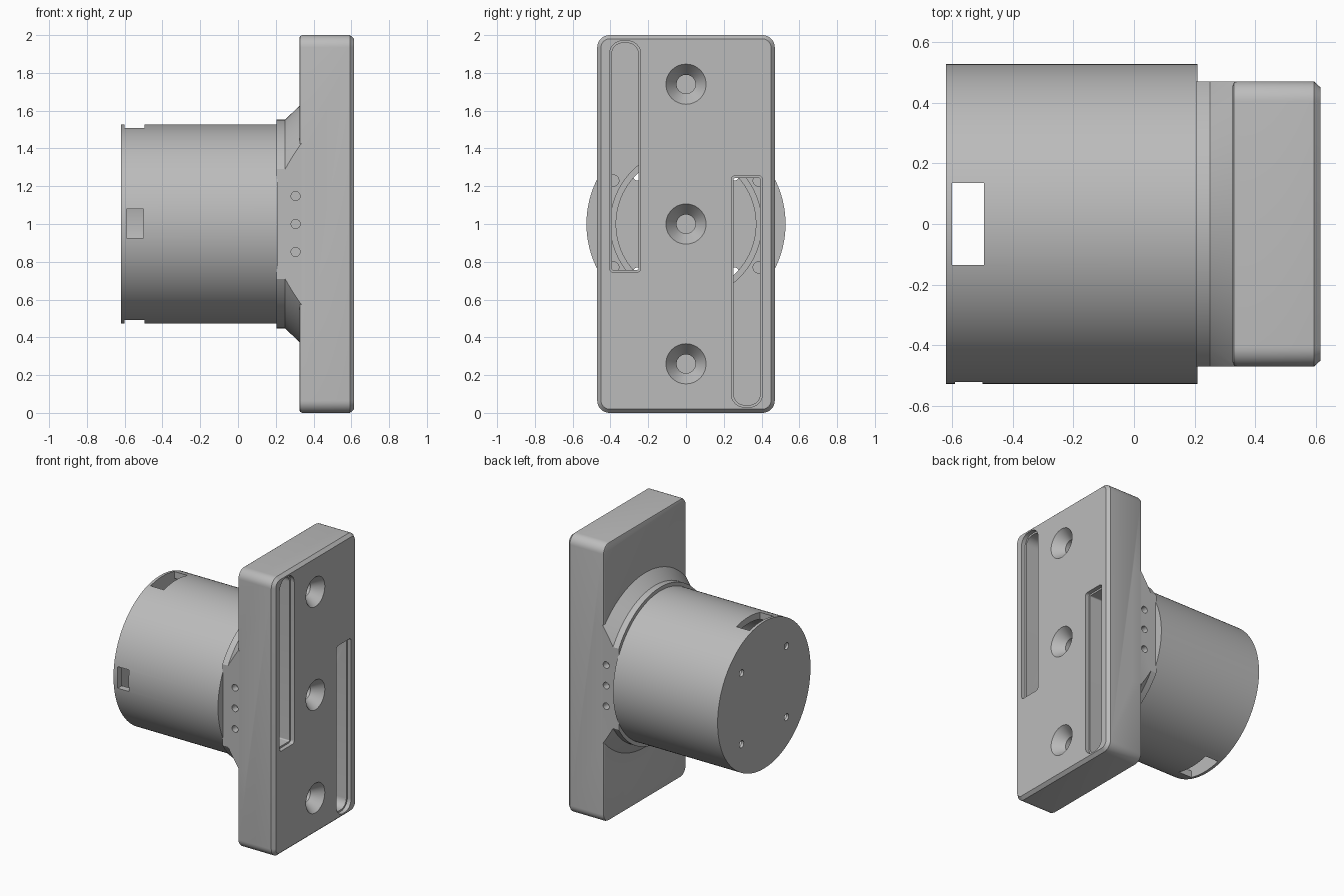
import bpy, bmesh, math

if "Cube" in bpy.data.objects:
    bpy.data.objects.remove(bpy.data.objects["Cube"])

grey = bpy.data.materials.new("plain grey")
grey.diffuse_color = (0.5, 0.5, 0.5, 1)
grey.use_nodes = True
grey.node_tree.nodes["Principled BSDF"].inputs["Base Color"].default_value = grey.diffuse_color


def loft(name, rings):
    """Closed solid through a list of matching point rings."""
    bm = bmesh.new()
    loops = [[bm.verts.new(p) for p in ring] for ring in rings]
    n = len(loops[0])
    for a, b in zip(loops, loops[1:]):
        for i in range(n):
            bm.faces.new((a[i], a[(i + 1) % n], b[(i + 1) % n], b[i]))
    bm.faces.new(loops[0][::-1])
    bm.faces.new(loops[-1])
    bmesh.ops.recalc_face_normals(bm, faces=bm.faces)
    mesh = bpy.data.meshes.new(name)
    bm.to_mesh(mesh)
    bm.free()
    ob = bpy.data.objects.new(name, mesh)
    bpy.context.collection.objects.link(ob)
    mesh.materials.append(grey)
    return ob


def lathe(name, profile, y=0, z=1, n=96):
    """Round solid along x from (x, radius) pairs."""
    turn = [2 * math.pi * i / n for i in range(n)]
    return loft(name, [[(x, y + r * math.cos(t), z + r * math.sin(t))
                        for t in turn] for x, r in profile])


def rounded(x, y0, y1, z0, z1, r_low, r_high):
    """Rounded rectangle ring in the yz plane."""
    pts = []
    for k, (cy, cz, r) in enumerate([(y1, z1, r_high), (y0, z1, r_high),
                                     (y0, z0, r_low), (y1, z0, r_low)]):
        sy, sz = (1 if cy == y1 else -1), (1 if cz == z1 else -1)
        for i in range(9):
            t = (k + i / 8) * math.pi / 2
            pts.append((x, cy - sy * r + r * math.cos(t), cz - sz * r + r * math.sin(t)))
    return pts


def box(x0, x1, y0, y1, z0, z1):
    return loft("box_cutter", [[(x, y0, z0), (x, y1, z0), (x, y1, z1), (x, y0, z1)]
                               for x in (x0, x1)])


def combine(ob, tools, op="DIFFERENCE"):
    bpy.context.view_layer.objects.active = ob
    for tool in tools:
        mod = ob.modifiers.new("cut", "BOOLEAN")
        mod.operation, mod.solver, mod.object = op, "EXACT", tool
        bpy.ops.object.modifier_apply(modifier=mod.name)
        bpy.data.objects.remove(tool)


# Hollow drum with a thin end cap and an inner lip
drum = lathe("drum", [(-0.62, 0.527), (0.21, 0.527)], n=128)
cuts = [lathe("bore", [(-0.6, 0.48), (0.15, 0.48)]),
        lathe("lip_bore", [(0.1, 0.37), (0.3, 0.37)])]
# Latch windows: top, bottom and front
cuts += [box(-0.6, -0.495, -0.135, 0.135, 1.4, 1.6),
         box(-0.6, -0.495, -0.135, 0.135, 0.4, 0.6),
         box(-0.59, -0.5, -0.6, -0.4, 0.925, 1.08)]
# Cap screw holes
for y in (-0.255, 0.255):
    for z in (0.745, 1.255):
        cuts.append(lathe("cap_hole", [(-0.7, 0.025), (-0.55, 0.025)], y, z, 20))
combine(drum, cuts)

# Mounting plate with rounded corners and eased edges
plate = loft("mounting_plate", [
    rounded(x, -0.47 + d, 0.47 - d, d, 2 - d, 0.065 - d, 0.065 - d)
    for x, d in [(0.325, 0.015), (0.329, 0.005), (0.34, 0), (0.593, 0), (0.615, 0.02)]])

# Flared neck, trimmed flush with the plate sides
neck = lathe("neck", [(0.205, 0.553), (0.25, 0.553), (0.332, 0.632), (0.4, 0.632)], n=128)
combine(neck, [box(0, 0.8, -0.47, 0.47, 0, 2)], "INTERSECT")
combine(plate, [neck], "UNION")

cuts = [lathe("plate_bore", [(0.1, 0.40), (0.43, 0.40)])]
# Two stepped slots, one the half turn of the other
for s in (-1, 1):
    for x0, d in ((0.585, 0), (0.40, 0.012)):
        y0, y1 = sorted((s * (0.24 + d), s * (0.405 - d)))
        z0, z1 = sorted((1 + s * (0.255 - d), 1 - s * (0.97 - d)))
        lo, hi = (0.02 - d, 0.07 - d) if s < 0 else (0.07 - d, 0.02 - d)
        cuts.append(loft("slot", [rounded(x, y0, y1, z0, z1, lo, hi) for x in (x0, 0.7)]))
# Countersunk screw holes on the face
for z in (0.26, 1, 1.74):
    cuts.append(lathe("countersink", [(0.44, 0.05), (0.54, 0.05), (0.616, 0.107),
                                      (0.65, 0.107)], 0, z, 48))
# Small screw holes in the slot floors
for y in (-0.385, 0.385):
    for z in (0.77, 1.23):
        cuts.append(lathe("floor_hole", [(0.3, 0.03), (0.42, 0.03)], y, z, 20))
# Three pin holes on each side
for s in (-1, 1):
    for z in (0.852, 1, 1.148):
        ring = [(0.305 + 0.024 * math.cos(i * math.pi / 12),
                 z + 0.024 * math.sin(i * math.pi / 12)) for i in range(24)]
        cuts.append(loft("pin_hole", [[(a, y, b) for a, b in ring]
                                      for y in (s * 0.42, s * 0.55)]))
combine(plate, cuts)

# Smooth curved walls, keep edges sharp
for ob in (drum, plate):
    bpy.ops.object.select_all(action="DESELECT")
    ob.select_set(True)
    bpy.context.view_layer.objects.active = ob
    bpy.ops.object.shade_smooth_by_angle(angle=math.radians(25))
